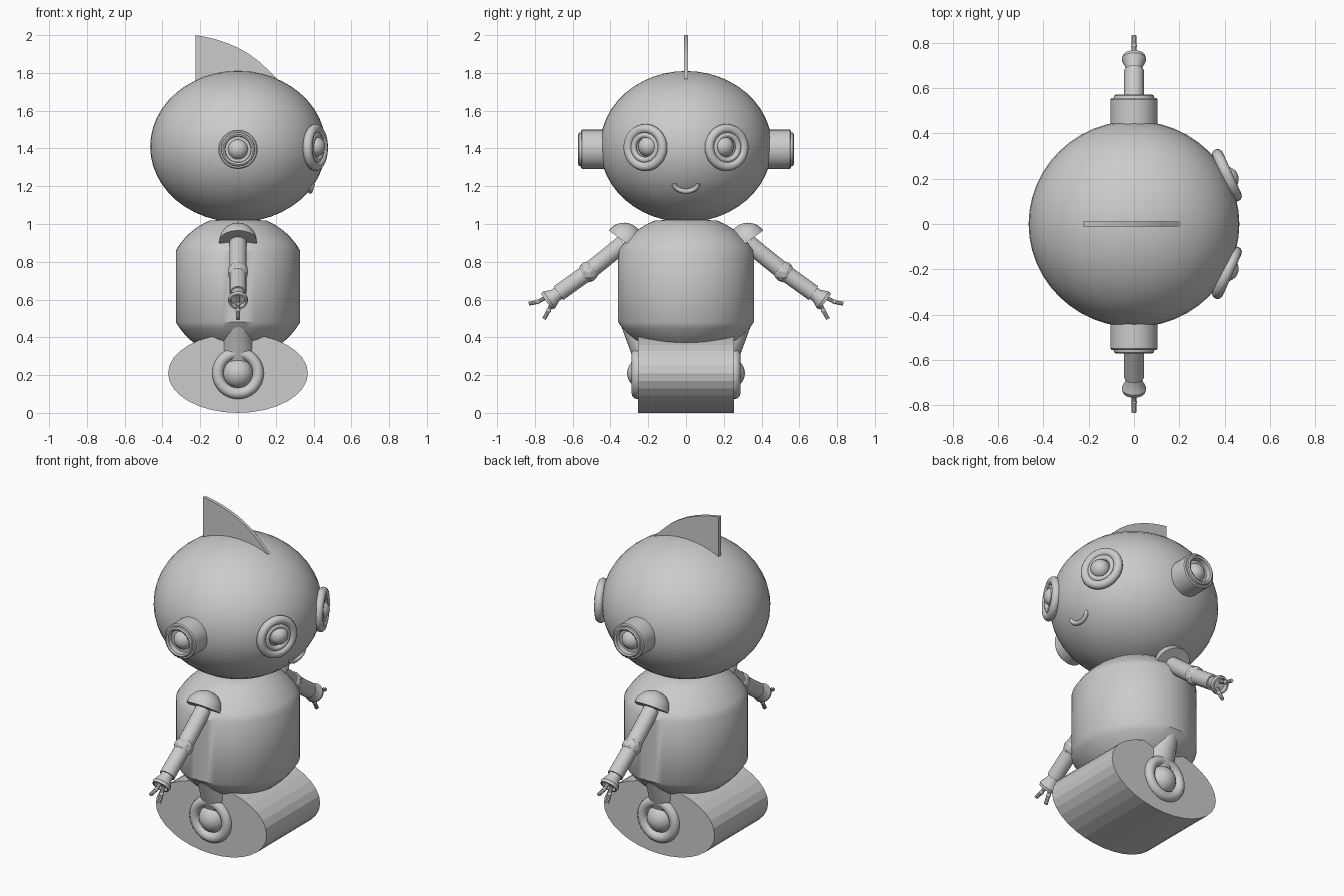
import bpy, bmesh, math
from mathutils import Vector, Matrix

if "Cube" in bpy.data.objects:
    bpy.data.objects.remove(bpy.data.objects["Cube"])

grey = bpy.data.materials.new("grey")
grey.diffuse_color = (0.6, 0.6, 0.6, 1)
grey.use_nodes = True
grey.node_tree.nodes["Principled BSDF"].inputs["Base Color"].default_value = grey.diffuse_color


def finish(name, bm, matrix=None, mirror=False, smooth=True):
    """Turn a bmesh into a named object, optionally mirrored across y."""
    if matrix is not None:
        bm.transform(matrix)
    bmesh.ops.recalc_face_normals(bm, faces=bm.faces)
    me = bpy.data.meshes.new(name)
    bm.to_mesh(me)
    bm.free()
    me.materials.append(grey)
    ob = bpy.data.objects.new(name, me)
    bpy.context.collection.objects.link(ob)
    if smooth:
        bpy.ops.object.select_all(action='DESELECT')
        ob.select_set(True)
        bpy.context.view_layer.objects.active = ob
        bpy.ops.object.shade_smooth_by_angle(angle=math.radians(35))
    if mirror:
        m = ob.modifiers.new("mirror", 'MIRROR')
        m.use_axis = (False, True, False)
        m.use_mirror_merge = False
    return ob


def frame(loc, axis, scale=(1, 1, 1)):
    """Matrix placing local z along axis at loc."""
    rot = Vector(axis).to_track_quat('Z', 'Y').to_matrix().to_4x4()
    return Matrix.Translation(loc) @ rot @ Matrix.Diagonal((*scale, 1))


def lathe(name, profile, matrix, mirror=False, segs=32, smooth=True, closed=False):
    """Revolve (radius, height) points around local z."""
    bm = bmesh.new()
    vs = [bm.verts.new((r, 0, h)) for r, h in profile]
    es = [bm.edges.new(p) for p in zip(vs, vs[1:])]
    if closed:
        es.append(bm.edges.new((vs[-1], vs[0])))
    bmesh.ops.spin(bm, geom=vs + es, cent=(0, 0, 0), axis=(0, 0, 1),
                   angle=math.tau, steps=segs)
    bmesh.ops.remove_doubles(bm, verts=bm.verts, dist=1e-5)
    return finish(name, bm, matrix, mirror, smooth)


def ring(name, major, minor, matrix, mirror=True):
    pts = [(major + minor * math.cos(math.tau * i / 12),
            minor * math.sin(math.tau * i / 12)) for i in range(12)]
    return lathe(name, pts, matrix, mirror, closed=True)


def ball(name, radius, matrix, mirror=True, u=32, v=16):
    bm = bmesh.new()
    bmesh.ops.create_uvsphere(bm, u_segments=u, v_segments=v, radius=radius)
    return finish(name, bm, matrix, mirror)


def rod(name, a, b, r1, r2, mirror=True, segs=24):
    """Capped cone or cylinder between two points."""
    a, b = Vector(a), Vector(b)
    n = (b - a).length
    return lathe(name, [(0, 0), (r1, 0), (r2, n), (0, n)], frame(a, b - a), mirror, segs)


UP, SIDE = (0, 0, 1), (0, 1, 0)

# Head
ball("head", 1, frame((0, 0, 1.41), UP, (0.465, 0.455, 0.40)), False, 48, 24)

# Body: a ball with its waist trimmed to a cylinder
R, edge = 0.38, math.asin(0.5)
arc = [edge + (math.pi / 2 - edge) * i / 10 for i in range(11)]
top = [(R * math.cos(t), R * math.sin(t)) for t in arc]
top = [(r, min(h, 0.35)) for r, h in top[:-1]] + [(0, 0.35)]
profile = [(r, -h) for r, h in reversed(top)] + top
profile[0], profile[-1] = (0, -0.35), (0, 0.35)
lathe("body", profile, frame((0, 0, 0.67), UP, (1.0, 1.09, 1)), segs=48)

# Oval roller with a hub and strut on each side
lathe("roller", [(0, -0.255), (1, -0.255), (1, 0.255), (0, 0.255)],
      frame((0, 0, 0.21), SIDE) @ Matrix.Diagonal((0.37, 0.21, 1, 1)),
      segs=32, smooth=False)
ring("hub_ring", 0.107, 0.03, frame((0, 0.258, 0.21), SIDE))
ball("hub_ball", 0.082, frame((0, 0.23, 0.21), SIDE))
rod("roller_strut", (0, 0.18, 0.30), (0, 0.30, 0.50), 0.10, 0.055)

# Ears
lathe("ear", [(0, 0.36), (0.104, 0.36), (0.104, 0.55), (0.098, 0.556), (0.09, 0.556),
              (0.088, 0.566), (0.08, 0.571), (0.07, 0.566), (0.068, 0.535), (0, 0.535)],
      frame((0, 0, 1.395), SIDE), True)
ball("ear_ball", 0.056, frame((0, 0.515, 1.395), SIDE))

# Eyes
gaze = Vector((0.91, 0.41, 0))
eye = Vector((0.41, 0.215, 1.405))
ring("eye_ring", 0.1, 0.025, frame(eye, gaze))
ring("eye_inner_ring", 0.066, 0.016, frame(eye + gaze * 0.004, gaze))
ball("eye_ball", 0.055, frame((0.407, 0.198, 1.41), gaze))

# Mouth: curved tube
cu = bpy.data.curves.new("mouth", 'CURVE')
cu.dimensions = '3D'
cu.bevel_depth, cu.bevel_resolution, cu.use_fill_caps = 0.013, 3, True
sp = cu.splines.new('POLY')
sp.points.add(14)
for i, p in enumerate(sp.points):
    t = math.pi * i / 14
    z = 1.215 - 0.042 * math.sin(t)
    p.co = (0.395 - 0.012 * math.sin(t), 0.063 * math.cos(t), z, 1)
cu.materials.append(grey)
bpy.context.collection.objects.link(bpy.data.objects.new("mouth", cu))

# Head fin
bm = bmesh.new()
outline = [(-0.225, 1.72), (-0.225, 2.0), (-0.17, 1.99), (-0.115, 1.977), (-0.055, 1.957),
           (0, 1.933), (0.055, 1.902), (0.105, 1.866), (0.155, 1.82), (0.205, 1.77), (0.205, 1.72)]
f = bm.faces.new([bm.verts.new((x, -0.01, z)) for x, z in outline])
ext = bmesh.ops.extrude_face_region(bm, geom=[f])
bmesh.ops.translate(bm, vec=(0, 0.02, 0),
                    verts=[g for g in ext["geom"] if isinstance(g, bmesh.types.BMVert)])
finish("head_fin", bm, smooth=False)

# Shoulder domes
dome = [(0.1 * math.cos(math.pi / 2 * i / 8), 0.1 * math.sin(math.pi / 2 * i / 8)) for i in range(8)]
lathe("shoulder", [(0, 0)] + dome + [(0, 0.1)], frame((0, 0.328, 0.907), (0, -0.58, 0.8)), True)

# Arms
elbow = Vector((0, 0.517, 0.747))
along = Vector((0, 0.81, -0.58)).normalized()
rod("upper_arm", (0, 0.33, 0.898), elbow, 0.046, 0.046)
bm = bmesh.new()
bmesh.ops.create_icosphere(bm, subdivisions=2, radius=0.056)
finish("elbow", bm, Matrix.Translation(elbow), True, smooth=False)
rod("forearm", elbow, elbow + along * 0.195, 0.044, 0.044)

# Hand: flared cup with two jointed fingers
lathe("hand", [(0, 0.18), (0.036, 0.18), (0.036, 0.215), (0.054, 0.255), (0.05, 0.272),
               (0.04, 0.272), (0.036, 0.25), (0, 0.25)], frame(elbow, along), True)
fingers = [[(0.735, 0.615), (0.785, 0.588), (0.832, 0.578)],
           [(0.71, 0.58), (0.727, 0.542), (0.752, 0.497)]]
for pts in fingers:
    for (y0, z0), (y1, z1) in zip(pts, pts[1:]):
        rod("finger", (0, y0, z0), (0, y1, z1), 0.011, 0.011, segs=10)
    ball("finger_joint", 0.013, Matrix.Translation((0, *pts[1])), u=10, v=6)
